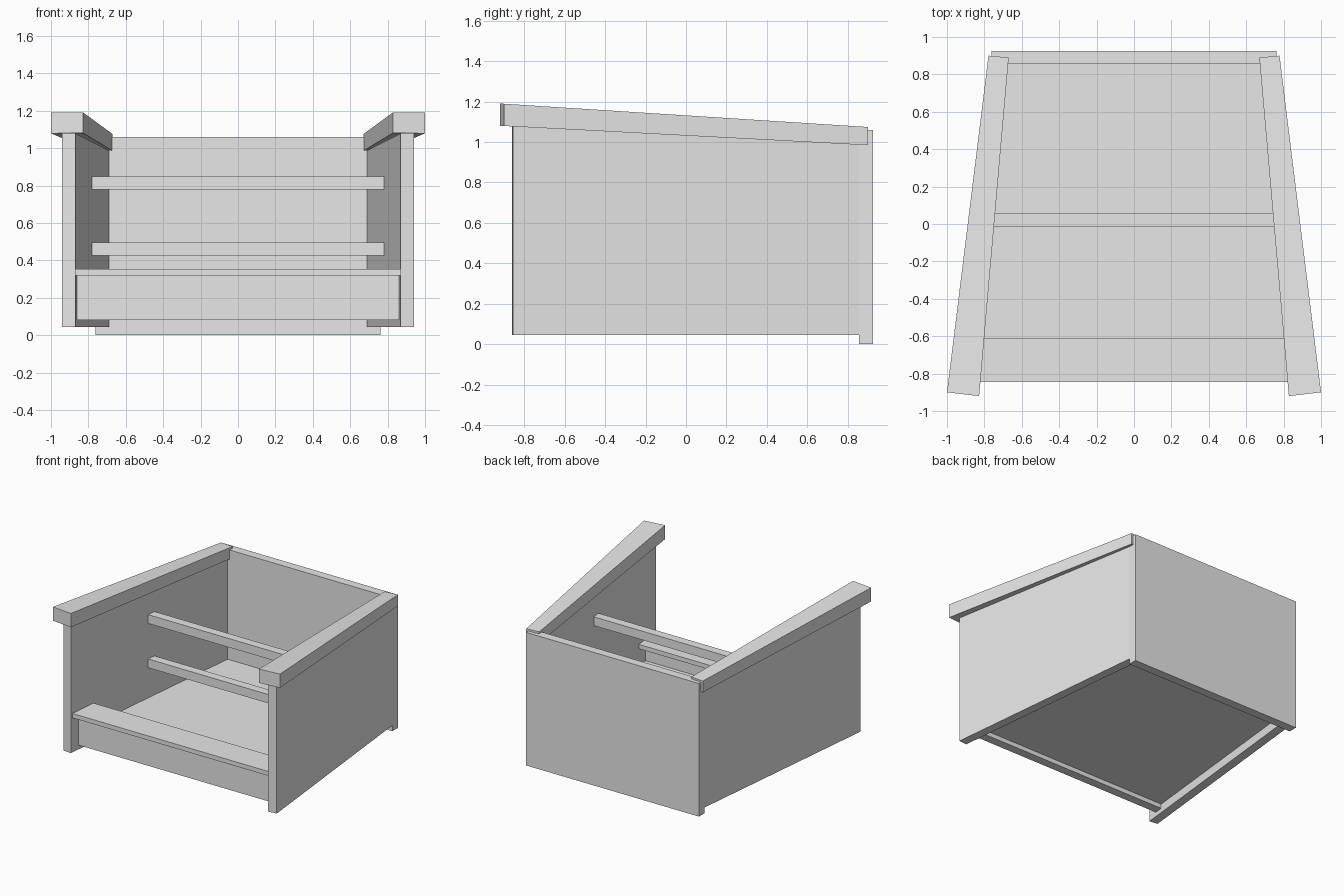
import bpy
import bmesh

cube = bpy.data.objects.get("Cube")
if cube:
    bpy.data.objects.remove(cube, do_unlink=True)

grey = bpy.data.materials.new("light grey")
grey.use_nodes = True
colour = (0.8, 0.8, 0.8, 1)
grey.diffuse_color = colour
grey.node_tree.nodes["Principled BSDF"].inputs["Base Color"].default_value = colour


def board(name, outline, bottom, top, mirror=False):
    """Board from a plan outline; bottom and top give the height at each y."""
    bm = bmesh.new()
    low = [bm.verts.new((x, y, bottom(y))) for x, y in outline]
    high = [bm.verts.new((x, y, top(y))) for x, y in outline]
    bm.faces.new(low[::-1])
    bm.faces.new(high)
    for i in range(len(outline)):
        j = (i + 1) % len(outline)
        bm.faces.new((low[i], low[j], high[j], high[i]))
    if mirror:
        bmesh.ops.scale(bm, vec=(-1, 1, 1), verts=bm.verts)
    bmesh.ops.recalc_face_normals(bm, faces=bm.faces)
    mesh = bpy.data.meshes.new(name)
    bm.to_mesh(mesh)
    bm.free()
    mesh.materials.append(grey)
    obj = bpy.data.objects.new(name, mesh)
    bpy.context.collection.objects.link(obj)
    return obj


def flat(z):
    return lambda y: z


def slope(front, back):
    return lambda y: front + (back - front) * (y + 0.91) / 1.8


def inner_x(y):
    """Inner face of the splayed side walls."""
    return 0.87 - 0.105 * (y + 0.855)


def cross_board(name, y0, y1, z0, z1):
    """Board that spans between the two side walls."""
    a, b = inner_x(y0), inner_x(y1)
    return board(name, [(-a, y0), (a, y0), (b, y1), (-b, y1)], flat(z0), flat(z1))


# Splayed side walls and the sloping, tapered arm rests on them
wall = [(0.87, -0.862), (0.94, -0.855), (0.76, 0.862), (0.69, 0.855)]
arm = [(0.828, -0.92), (1.0, -0.90), (0.778, 0.90), (0.67, 0.89)]
for side, mirror in (("left", False), ("right", True)):
    board(side + "_side_wall", wall, flat(0.045), slope(1.085, 0.99), mirror)
    board(side + "_arm_rest", arm, slope(1.08, 0.985), slope(1.19, 1.075), mirror)

# Back panel, reaching the ground
back = [(-0.762, 0.855), (0.762, 0.855), (0.762, 0.925), (-0.762, 0.925)]
board("back_panel", back, flat(0), flat(1.06))

# Floor, front board and the ledge on top of it
cross_board("floor", -0.71, 0.855, 0.115, 0.185)
cross_board("front_board", -0.78, -0.71, 0.08, 0.32)
cross_board("front_ledge", -0.845, -0.612, 0.32, 0.355)

# Cross rails
for name, z in (("lower_rail", 0.425), ("upper_rail", 0.778)):
    cross_board(name, -0.015, 0.055, z, z + 0.07)
